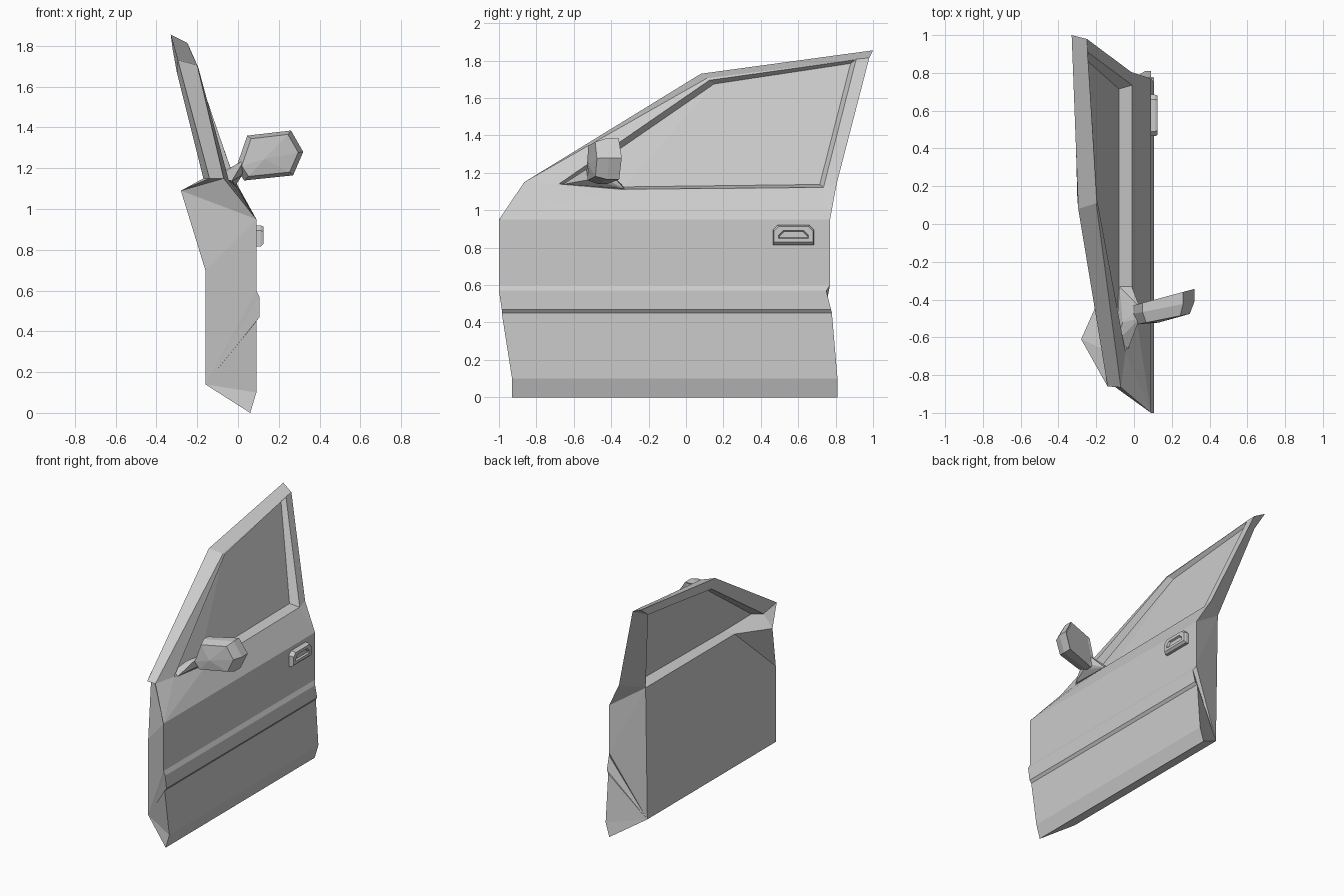
import bpy, bmesh
from mathutils import Vector

if "Cube" in bpy.data.objects:
    bpy.data.objects.remove(bpy.data.objects["Cube"])


def finish(name, bm):
    bmesh.ops.remove_doubles(bm, verts=bm.verts, dist=1e-5)
    bmesh.ops.recalc_face_normals(bm, faces=bm.faces)
    mesh = bpy.data.meshes.new(name)
    bm.to_mesh(mesh)
    bm.free()
    ob = bpy.data.objects.new(name, mesh)
    bpy.context.collection.objects.link(ob)
    return ob


def bridge(bm, a, b, closed=True):
    n = len(a)
    for i in range(n if closed else n - 1):
        j = (i + 1) % n
        bm.faces.new((a[i], a[j], b[j], b[i]))


def ring(bm, pts):
    return [bm.verts.new(p) for p in pts]


# Door shell: skin rows as (x, z, front y, rear y)
ROWS = [(.06, 0, -.93, .81), (.09, .10, -.93, .81), (.09, .45, -.985, .78),
        (.105, .47, -.985, .775), (.105, .57, -1, .75), (.09, .60, -1, .77),
        (.09, .95, -1, .77)]
GLASS = [(-.10, -.62, 1.145), (-.225, .15, 1.675), (-.265, .88, 1.785),
         (-.08, .715, 1.138), (-.08, -.33, 1.125)]

bm = bmesh.new()
front = ring(bm, [(x, yf, z) for x, z, yf, yr in ROWS])
rear = ring(bm, [(x, yr, z) for x, z, yf, yr in ROWS])
# window frame loops: pillar base, roof front, roof rear, rear base, sill kink
edge = ring(bm, [(-.07, -.865, 1.15), (-.20, .11, 1.705), (-.25, .98, 1.815), (-.015, .805, 1.14)])
opening = ring(bm, [(-.045, -.68, 1.14), (-.195, .125, 1.695), (-.245, .91, 1.808),
                    (-.01, .735, 1.122), (-.01, -.35, 1.112)])
reveal = ring(bm, GLASS)
inner = ring(bm, [(-.17, -.66, 1.15), (-.30, .13, 1.67), (-.32, .90, 1.78),
                  (-.16, .70, 1.12), (-.16, -.34, 1.12)])
roof = ring(bm, [(-.14, -.86, 1.15), (-.295, .08, 1.73), (-.33, 1.0, 1.855)])
# inner panel corners and the trim peak
low_f, mid_f, low_r, peak = ring(bm, [(-.16, -.82, .14), (-.16, -.82, .70),
                                      (-.16, .68, .14), (-.28, -.61, 1.09)])
f = bm.faces.new
bridge(bm, front, rear, False)
bridge(bm, edge, opening[:4], False)
bridge(bm, opening, reveal)
bridge(bm, reveal, inner)
bridge(bm, edge[:3], roof, False)
bridge(bm, roof, inner[:3], False)
for face in [
    # shoulder below the window
    (front[6], edge[0], opening[0]), (front[6], opening[0], opening[4]),
    (front[6], opening[4], opening[3], rear[6]), (rear[6], opening[3], edge[3]),
    # rear pillar end
    (edge[2], roof[2], inner[2]), (edge[2], inner[2], inner[3], edge[3]),
    # inner panel and trim
    (peak, roof[0], inner[0]), (peak, inner[0], inner[4]), (peak, inner[4], mid_f),
    (low_f, mid_f, inner[4], inner[3], low_r), (front[0], rear[0], low_r, low_f),
    # front and rear jambs
    (edge[0], roof[0], peak), (edge[0], peak, front[6]), (front[6], peak, mid_f),
    (front[6], mid_f, front[5]), (front[5], mid_f, low_f),
    (edge[3], inner[3], rear[6]), (rear[6], inner[3], rear[5]), (rear[5], inner[3], low_r),
]:
    f(face)
for i in range(5):
    f((front[i], front[i + 1], low_f))
    f((rear[i], rear[i + 1], low_r))
finish("door_shell", bm)

# Window glass
bm = bmesh.new()
g = ring(bm, GLASS)
bm.faces.new((g[0], g[4], g[1]))
bm.faces.new((g[1], g[4], g[3], g[2]))
finish("window_glass", bm)

# Mirror housing: hexagon (x, z) lofted from the rear rim to the front nose
HEX = [(-.01, 1.20), (.045, 1.36), (.26, 1.385), (.32, 1.28), (.27, 1.165), (.03, 1.14)]
CENTRE = Vector((.165, 1.265))


def mirror_ring(bm, scale, y0, slope):
    pts = [CENTRE + (Vector(p) - CENTRE) * scale for p in HEX]
    return ring(bm, [(x, y0 + slope * x, z) for x, z in pts])


bm = bmesh.new()
loops = [mirror_ring(bm, *a) for a in
         [(.78, -.415, .22), (.86, -.435, .26), (1, -.43, .27), (1, -.475, .2), (.84, -.535, .2)]]
loops[0] = loops[0]
for a, b in zip(loops[1:], loops[2:]):
    bridge(bm, a, b)
bm.faces.new(loops[1])
nose = bm.verts.new((.13, -.522, 1.245))
for i in range(6):
    bm.faces.new((loops[-1][i], loops[-1][(i + 1) % 6], nose))
bmesh.ops.delete(bm, geom=loops[0], context='VERTS')
finish("mirror_housing", bm)

# Mirror foot in the window corner
bm = bmesh.new()
ring(bm, [(-.078, -.33, 1.122), (-.012, -.33, 1.115), (-.03, -.66, 1.138), (-.09, -.62, 1.15),
          (.02, -.51, 1.165), (.02, -.43, 1.165), (.03, -.50, 1.24), (.03, -.44, 1.24),
          (-.06, -.52, 1.19)])
bmesh.ops.convex_hull(bm, input=bm.verts)
finish("mirror_foot", bm)

# Door handle: chamfered plate with a shallow grip recess
bm = bmesh.new()


def handle_ring(x, dy, dz_top, dz_low):
    lo, hi, a, b, c = .815 + dz_low, .92 - dz_top, .465 + dy, .685 - dy, .025
    return ring(bm, [(x, a, lo), (x, a, hi - c), (x, a + c, hi),
                     (x, b - c, hi), (x, b, hi - c), (x, b, lo)])


hl = [handle_ring(*a) for a in [(.085, 0, 0, 0), (.11, 0, 0, .0), (.125, .006, .006, .015),
                                (.125, .03, .028, .035), (.112, .036, .034, .04)]]
for a, b in zip(hl, hl[1:]):
    bridge(bm, a, b)
bm.faces.new(hl[0])
bm.faces.new(hl[-1])
finish("door_handle", bm)
